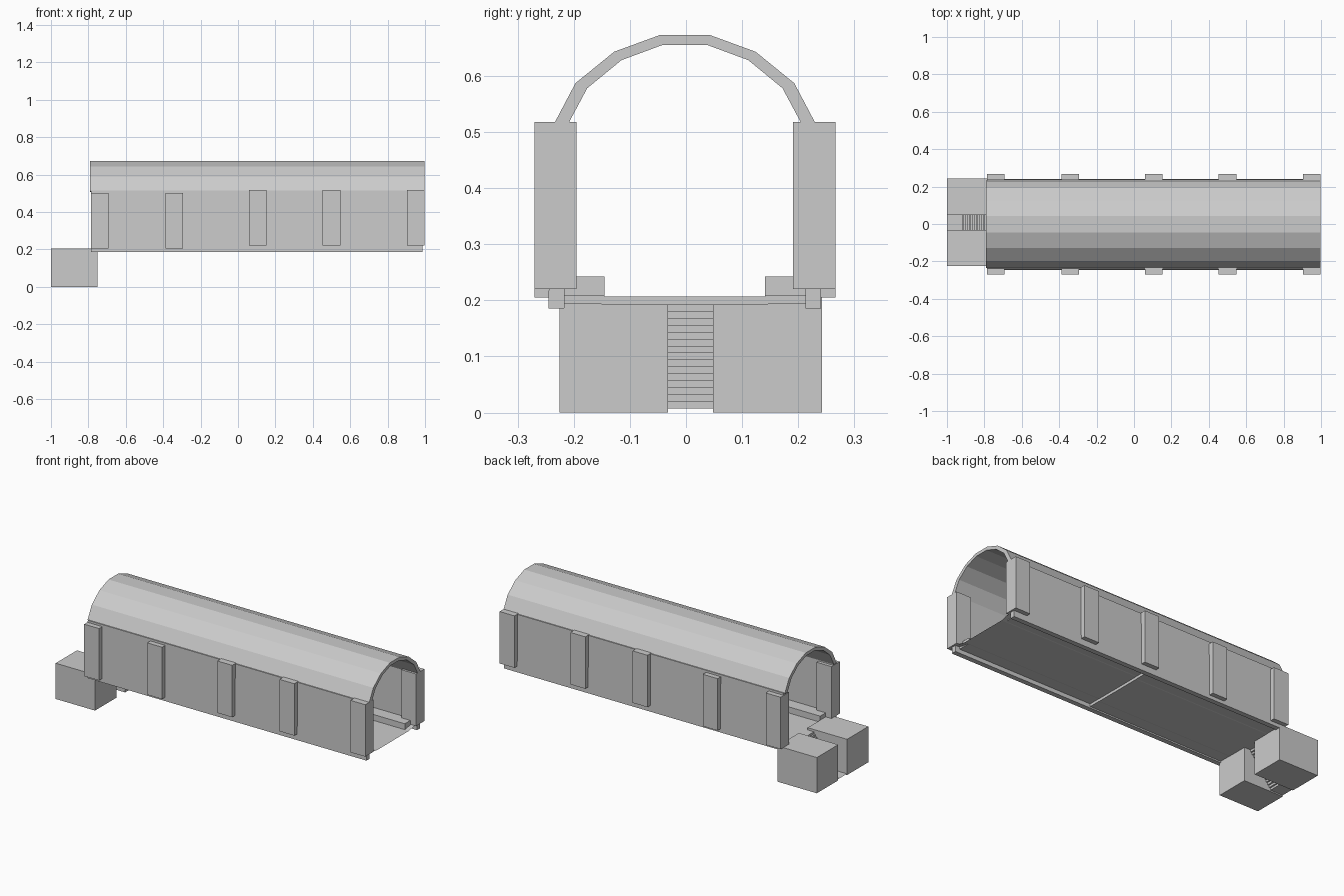
import bpy

if "Cube" in bpy.data.objects:
    bpy.data.objects.remove(bpy.data.objects["Cube"])


def make(name, verts, faces):
    mesh = bpy.data.meshes.new(name)
    mesh.from_pydata(verts, [], faces)
    mesh.update()
    obj = bpy.data.objects.new(name, mesh)
    bpy.context.collection.objects.link(obj)
    return obj


def box(name, x, y, z):
    v = [(a, b, c) for a in x for b in y for c in z]
    f = [(0, 1, 3, 2), (4, 6, 7, 5), (0, 4, 5, 1), (2, 3, 7, 6), (0, 2, 6, 4), (1, 5, 7, 3)]
    return make(name, v, f)


def extrude_x(name, outer, inner, x0, x1):
    # shell between two matching (y, z) outlines
    n = len(outer)
    v = [(x, y, z) for x in (x0, x1) for p in (outer, inner) for y, z in p]
    f = []
    for i in range(n - 1):
        j = i + 1
        f += [(i, j, 2 * n + j, 2 * n + i),
              (n + j, n + i, 3 * n + i, 3 * n + j),
              (j, i, n + i, n + j),
              (2 * n + i, 2 * n + j, 3 * n + j, 3 * n + i)]
    for i in (0, n - 1):
        q = (i, 2 * n + i, 3 * n + i, n + i)
        f.append(q[::-1] if i == 0 else q)
    return make(name, v, f)


CY = -0.002  # tunnel centreline

# barrel vault roof
half_outer = [(0.234, 0.513), (0.195, 0.587), (0.126, 0.643), (0.044, 0.673)]
half_inner = [(0.212, 0.507), (0.174, 0.578), (0.113, 0.628), (0.040, 0.655)]
arc = lambda h: [(CY - y, z) for y, z in h] + [(CY + y, z) for y, z in reversed(h)]
extrude_x("vault_roof", arc(half_outer), arc(half_inner), -0.79, 0.997)

# side walls, leaning in very slightly
for side, label in ((-1, "front"), (1, "back")):
    prof = lambda b, t: [(CY + side * b, 0.185), (CY + side * t, 0.515)][::-side]
    extrude_x(label + "_wall", prof(0.243, 0.239), prof(0.215, 0.211), -0.785, 0.987)

    # pilasters: the two near the stairs sit a little lower
    for i, cx in enumerate((-0.74, -0.34, 0.105, 0.50, 0.95)):
        z0 = 0.205 if i < 2 else 0.22
        y = sorted((CY + side * 0.268, CY + side * 0.193))
        box(f"{label}_pilaster_{i + 1}", (cx - 0.047, cx + 0.047), y, (z0, z0 + 0.298))

    # long ledges beside the floor
    y = sorted((CY + side * 0.216, CY + side * 0.143))
    box(label + "_ledge_low", (-0.75, 0.105), y, (0.193, 0.228))
    box(label + "_ledge_high", (0.105, 0.96), y, (0.208, 0.242))

# floor: flat centre, sloped edges, with a small step halfway along
cross = [(-0.217, 0.221), (-0.143, 0.207), (0.143, 0.207), (0.217, 0.221)]
stations = [(-0.79, -0.015), (0.105, -0.015), (0.105, 0.0), (0.985, 0.0)]
verts = [(x, CY + y, z + dz) for x, dz in stations for y, z in cross]
faces = [(4 * s + i, 4 * s + 4 + i, 4 * s + 5 + i, 4 * s + 1 + i)
         for s in range(3) for i in range(3)]
make("floor", verts, faces)

# entrance blocks
box("entrance_block_front", (-1, -0.75), (-0.225, -0.032), (0, 0.205))
box("entrance_block_back", (-1, -0.75), (0.048, 0.242), (0, 0.205))

# folded staircase rising to the floor, with a ground landing
N = 15
path = [(-1.0, 0.007)]
for i in range(N):
    x = -0.92 + 0.13 * i / (N - 1)
    path += [(x, 0.007 + 0.185 * i / N), (x, 0.007 + 0.185 * (i + 1) / N)]
path.append((-0.75, 0.192))
verts = [(x, y, z) for x, z in path for y in (-0.032, 0.048)]
make("stairs", verts, [(2 * i, 2 * i + 2, 2 * i + 3, 2 * i + 1) for i in range(len(path) - 1)])
